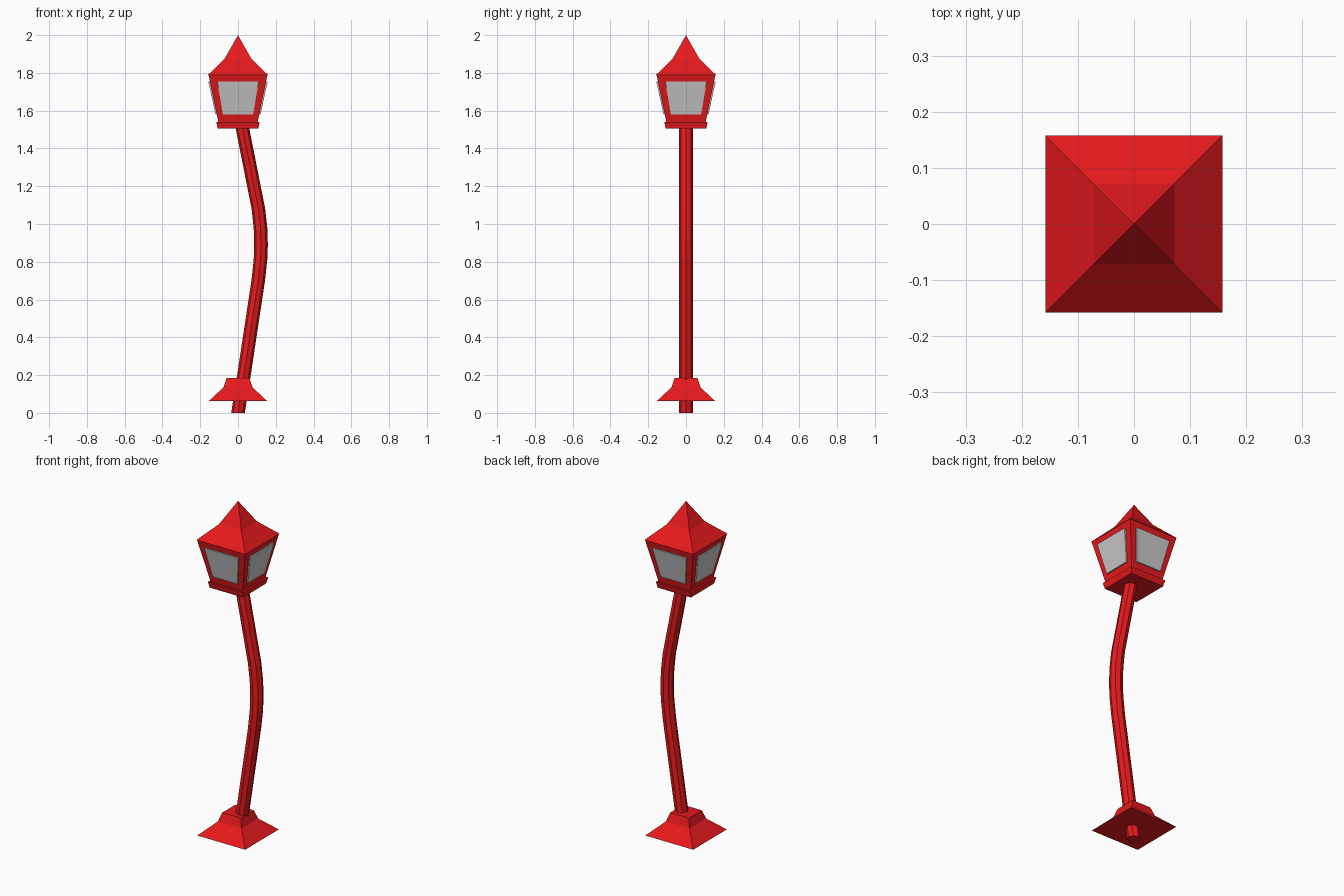
import bpy, bmesh, math
from mathutils import Vector, Matrix

if "Cube" in bpy.data.objects:
    bpy.data.objects.remove(bpy.data.objects["Cube"])

red = bpy.data.materials.new("red_paint")
red.diffuse_color = (0.8, 0.01, 0.012, 1)
red.use_nodes = True
red.node_tree.nodes["Principled BSDF"].inputs["Base Color"].default_value = red.diffuse_color


def finish(name, bm, mat=None):
    bmesh.ops.recalc_face_normals(bm, faces=bm.faces)
    me = bpy.data.meshes.new(name)
    bm.to_mesh(me)
    bm.free()
    ob = bpy.data.objects.new(name, me)
    bpy.context.collection.objects.link(ob)
    if mat:
        me.materials.append(mat)
    return ob


def loft(bm, rings):
    """Skin a list of equal-length rings, capping both ends."""
    rings = [[bm.verts.new(p) for p in r] for r in rings]
    n = len(rings[0])
    for a, b in zip(rings, rings[1:]):
        for i in range(n):
            j = (i + 1) % n
            bm.faces.new((a[i], a[j], b[j], b[i]))
    bm.faces.new(rings[0])
    bm.faces.new(rings[-1])


def square_stack(name, profile):
    """Square part from (half width, height) pairs."""
    bm = bmesh.new()
    loft(bm, [[(w * sx, w * sy, z) for sx, sy in ((-1, -1), (1, -1), (1, 1), (-1, 1))]
              for w, z in profile])
    bmesh.ops.remove_doubles(bm, verts=bm.verts, dist=0.0001)
    return finish(name, bm, red)


# Square base, lantern body, collar plate and roof
square_stack("base", [(0.155, 0.062), (0.077, 0.135), (0.06, 0.185)])
square_stack("collar_plate", [(0.107, 1.505), (0.115, 1.54)])
square_stack("lantern_body", [(0.102, 1.53), (0.156, 1.79)])
bm = bmesh.new()
w, k = 0.158, 0.072
corners = ((-1, -1), (1, -1), (1, 1), (-1, 1))
eave = [bm.verts.new((w * x, w * y, 1.79)) for x, y in corners]
kink = [bm.verts.new((k * x, k * y, 1.873)) for x, y in corners]
apex = bm.verts.new((0, 0, 2.0))
for i in range(4):
    j = (i + 1) % 4
    bm.faces.new((eave[i], eave[j], kink[j], kink[i]))
    bm.faces.new((kink[i], kink[j], apex))
bm.faces.new(eave)
finish("roof", bm, red)

# Bent eight-sided pole
path = [(0, 0), (0.03, 0.19), (0.107, 0.7), (0.119, 0.81), (0.122, 0.89),
        (0.119, 0.98), (0.108, 1.08), (0.022, 1.515)]
bm = bmesh.new()
loft(bm, [[(x + 0.036 * math.cos(i * math.pi / 4), 0.036 * math.sin(i * math.pi / 4), z)
           for i in range(8)] for x, z in path])
finish("pole", bm, red)

# Four tapered glass panes, one per side
bm = bmesh.new()
for q in range(4):
    rot = Matrix.Rotation(q * math.pi / 2, 3, 'Z')
    ring = lambda d: [rot @ Vector(p) for p in (
        (-0.08, -0.119 + d, 1.58), (0.08, -0.119 + d, 1.58),
        (0.11, -0.157 + d, 1.755), (-0.11, -0.157 + d, 1.755))]
    loft(bm, [ring(0), ring(0.02)])
finish("glass_panes", bm)
